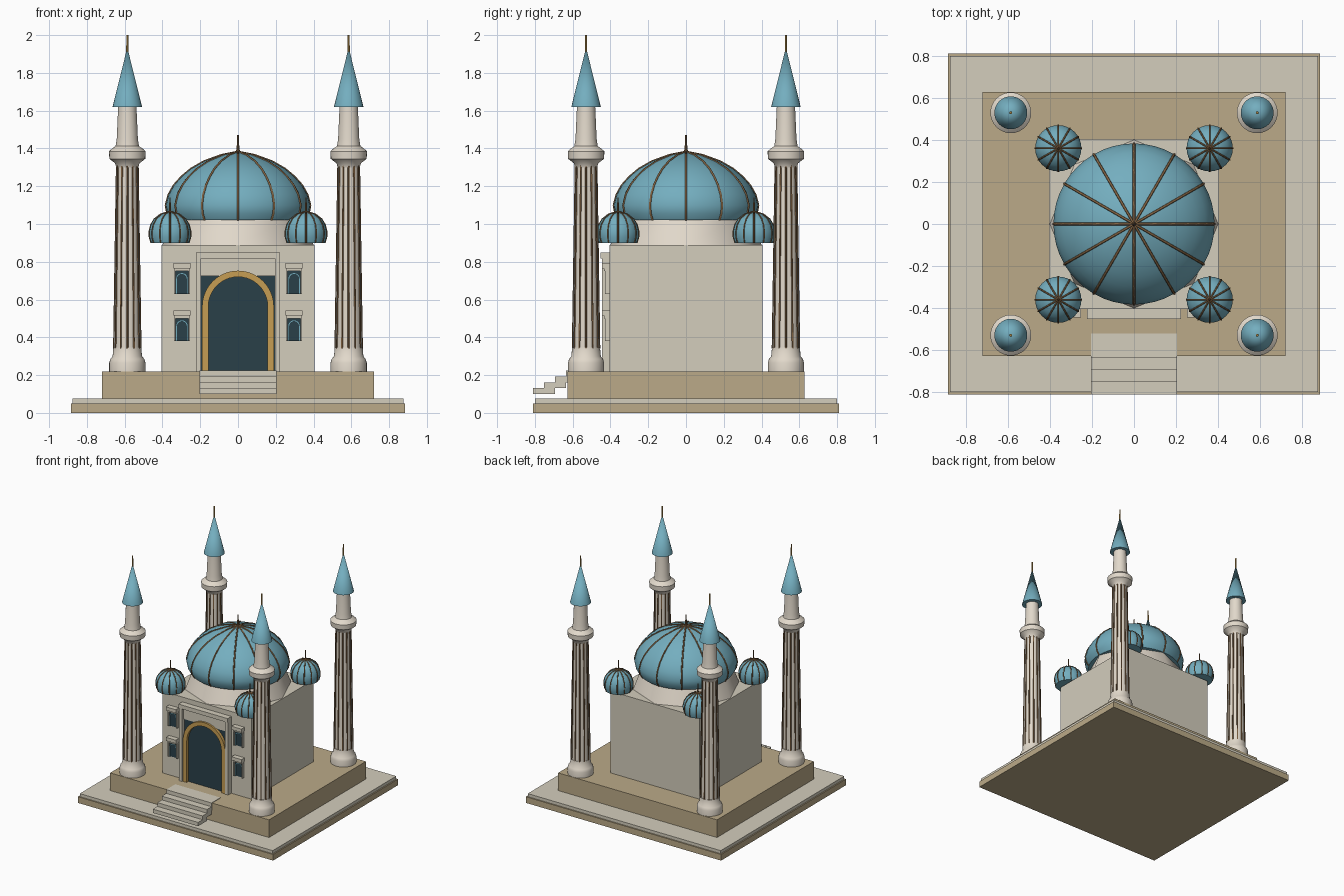
import bpy, bmesh, math
from math import sin, cos, pi, radians

old = bpy.data.objects.get("Cube")
if old:
    bpy.data.objects.remove(old, do_unlink=True)


def material(name, r, g, b):
    lin = [((c / 255 + 0.055) / 1.055) ** 2.4 for c in (r, g, b)] + [1]
    m = bpy.data.materials.new(name)
    m.use_nodes = True
    m.diffuse_color = lin
    m.node_tree.nodes["Principled BSDF"].inputs["Base Color"].default_value = lin
    return m


STONE = material("pale stone", 211, 205, 188)
IVORY = material("ivory stone", 226, 217, 203)
TAN = material("tan stone", 187, 170, 136)
TEAL = material("teal roof", 116, 174, 191)
DARK = material("dark glass", 42, 64, 73)
GOLD = material("gold", 198, 157, 84)
BRONZE = material("bronze ribs", 128, 98, 66)


def finish(name, bm, mat, smooth=None):
    bmesh.ops.recalc_face_normals(bm, faces=bm.faces)
    mesh = bpy.data.meshes.new(name)
    bm.to_mesh(mesh)
    bm.free()
    mesh.materials.append(mat)
    ob = bpy.data.objects.new(name, mesh)
    bpy.context.collection.objects.link(ob)
    if smooth:
        bpy.ops.object.select_all(action='DESELECT')
        ob.select_set(True)
        bpy.context.view_layer.objects.active = ob
        bpy.ops.object.shade_smooth_by_angle(angle=radians(smooth))
    return ob


def box(name, mat, x, y, z):
    """Box from (min, max) pairs."""
    bm = bmesh.new()
    bmesh.ops.create_cube(bm, size=1)
    for v in bm.verts:
        v.co = [a + (b - a) * (c + 0.5) for c, (a, b) in zip(v.co, (x, y, z))]
    return finish(name, bm, mat)


def lathe(name, mat, profile, x=0, y=0, sides=32, smooth=40):
    """Solid of revolution from (radius, height) points, capped at both ends."""
    bm = bmesh.new()
    rings = []
    for r, z in profile:
        if r == 0:
            rings.append([bm.verts.new((x, y, z))] * sides)
        else:
            rings.append([bm.verts.new((x + r * cos(2 * pi * i / sides),
                                        y + r * sin(2 * pi * i / sides), z))
                          for i in range(sides)])
    for a, b in zip(rings, rings[1:]):
        for i in range(sides):
            j = (i + 1) % sides
            bm.faces.new(list(dict.fromkeys((a[i], a[j], b[j], b[i]))))
    for ring in (rings[0], rings[-1]):
        if ring[0] != ring[1]:
            bm.faces.new(ring)
    return finish(name, bm, mat, smooth)


def ribs(name, profile, x, y, count, thick):
    """Thin tubes that follow a lathe profile at equal angles."""
    cu = bpy.data.curves.new(name, 'CURVE')
    cu.dimensions = '3D'
    cu.bevel_depth = thick
    cu.bevel_resolution = 1
    for k in range(count):
        a = 2 * pi * k / count
        sp = cu.splines.new('POLY')
        sp.points.add(len(profile) - 1)
        for p, (r, z) in zip(sp.points, profile):
            p.co = (x + r * cos(a), y + r * sin(a), z, 1)
    cu.materials.append(BRONZE)
    ob = bpy.data.objects.new(name, cu)
    bpy.context.collection.objects.link(ob)
    bpy.ops.object.select_all(action='DESELECT')
    ob.select_set(True)
    bpy.context.view_layer.objects.active = ob
    bpy.ops.object.convert(target='MESH')


def arch(name, mat, cx, outer, inner, z0, spring, y0, y1, steps=20):
    """Round-headed band with straight legs, extruded along y."""
    def outline(r):
        arc = [(cx + r * cos(pi * i / steps), spring + r * sin(pi * i / steps))
               for i in range(steps + 1)]
        return [(cx + r, z0)] + arc + [(cx - r, z0)]
    bm = bmesh.new()
    loops = [[bm.verts.new((px, y, pz)) for px, pz in outline(r)]
             for r, y in ((outer, y0), (inner, y0), (inner, y1), (outer, y1))]
    n = len(loops[0])
    for a, b in zip(loops, loops[1:] + loops[:1]):
        for i in range(n - 1):
            bm.faces.new((a[i], a[i + 1], b[i + 1], b[i]))
    for i in (0, n - 1):
        bm.faces.new([lp[i] for lp in loops])
    return finish(name, bm, mat, 40)


def sym(v):
    return (-v, v)


# Stepped base
box("ground_slab", TAN, sym(0.885), sym(0.81), (0, 0.05))
box("paving_slab", STONE, sym(0.875), sym(0.8), (0.05, 0.075))
box("plinth", TAN, sym(0.72), sym(0.627), (0.075, 0.22))

# Front stairs, overlapping treads
for i in range(4):
    y, z = -0.81 + 0.058 * i, 0.1 + 0.031 * i
    box(f"stair_{i + 1}", STONE, sym(0.205), (y, y + 0.116), (z, z + 0.031))

# Hall and drum
box("hall", STONE, sym(0.404), sym(0.404), (0.22, 0.89))
lathe("drum", IVORY, [(0.4, 0.89), (0.35, 1.02)], sides=8, smooth=50)

# Main dome: bulging lower part, flatter crown
DOME = [(0.355, 1.02), (0.375, 1.055), (0.383, 1.1), (0.368, 1.155), (0.34, 1.205),
        (0.3, 1.25), (0.25, 1.292), (0.18, 1.332), (0.09, 1.365), (0, 1.383)]
lathe("main_dome", TEAL, DOME, sides=48)
ribs("main_dome_ribs", DOME, 0, 0, 12, 0.006)
lathe("main_finial", BRONZE, [(0.012, 1.37), (0.006, 1.42), (0.004, 1.47)], sides=8)

# Corner domes and minarets
SMALL = [(0.1, 0.9), (0.109, 0.93), (0.11, 0.96), (0.102, 0.995),
         (0.083, 1.027), (0.05, 1.052), (0, 1.068)]
FOOT = [(0.096, 0.22), (0.096, 0.265), (0.09, 0.285), (0.078, 0.3), (0.074, 0.345)]
SHAFT = [(0.071, 0.34), (0.056, 1.31)]
BALCONY = [(0.058, 1.3), (0.065, 1.322), (0.095, 1.345), (0.097, 1.385),
           (0.08, 1.4), (0.062, 1.412), (0.056, 1.45), (0.048, 1.63)]
for sx, side in ((-1, "right"), (1, "left")):
    for sy, end in ((-1, "front"), (1, "back")):
        tag = f"{end}_{side}"
        x, y = 0.36 * sx, 0.36 * sy
        lathe(f"small_dome_{tag}", TEAL, SMALL, x, y)
        ribs(f"small_dome_ribs_{tag}", SMALL, x, y, 12, 0.004)
        lathe(f"small_finial_{tag}", BRONZE, [(0.006, 1.06), (0.003, 1.14)], x, y, 8)
        x, y = 0.586 * sx, 0.529 * sy
        lathe(f"minaret_foot_{tag}", IVORY, FOOT, x, y)
        lathe(f"minaret_shaft_{tag}", IVORY, SHAFT, x, y)
        ribs(f"minaret_ribs_{tag}", SHAFT, x, y, 12, 0.005)
        lathe(f"minaret_balcony_{tag}", IVORY, BALCONY, x, y)
        lathe(f"minaret_roof_{tag}", TEAL, [(0.078, 1.62), (0, 1.935)], x, y)
        lathe(f"minaret_finial_{tag}", GOLD, [(0.006, 1.91), (0.005, 2.0)], x, y, 8)

# Portal: dark door, stone surround, gold arch
box("door_panel", DARK, sym(0.2), (-0.417, -0.4), (0.22, 0.728))
box("portal_lintel", STONE, sym(0.2), (-0.425, -0.4), (0.725, 0.82))
box("portal_cornice", STONE, sym(0.223), (-0.452, -0.4), (0.817, 0.85))
for s, side in ((-1, "right"), (1, "left")):
    xs = sorted((s * 0.195, s * 0.222))
    box(f"portal_jamb_{side}", STONE, xs, (-0.445, -0.4), (0.22, 0.817))
arch("portal_arch", GOLD, 0, 0.19, 0.157, 0.22, 0.563, -0.44, -0.405)

# Two hooded windows on each side of the portal
for s, side in ((-1, "right"), (1, "left")):
    for z, row in ((0.38, "lower"), (0.63, "upper")):
        x, tag = 0.297 * s, f"{row}_{side}"
        box(f"window_pane_{tag}", DARK, (x - 0.036, x + 0.036), (-0.412, -0.4), (z, z + 0.125))
        box(f"window_hood_{tag}", STONE, (x - 0.045, x + 0.045), (-0.445, -0.4), (z + 0.135, z + 0.163))
        box(f"window_head_{tag}", STONE, (x - 0.04, x + 0.04), (-0.433, -0.4), (z + 0.12, z + 0.135))
        for e in (-1, 1):
            c = x + 0.038 * e
            box(f"window_jamb_{tag}", STONE, (c - 0.004, c + 0.004), (-0.428, -0.4), (z, z + 0.12))
        arch(f"window_arch_{tag}", TEAL, x, 0.03, 0.026, z, z + 0.08, -0.418, -0.405, 10)
